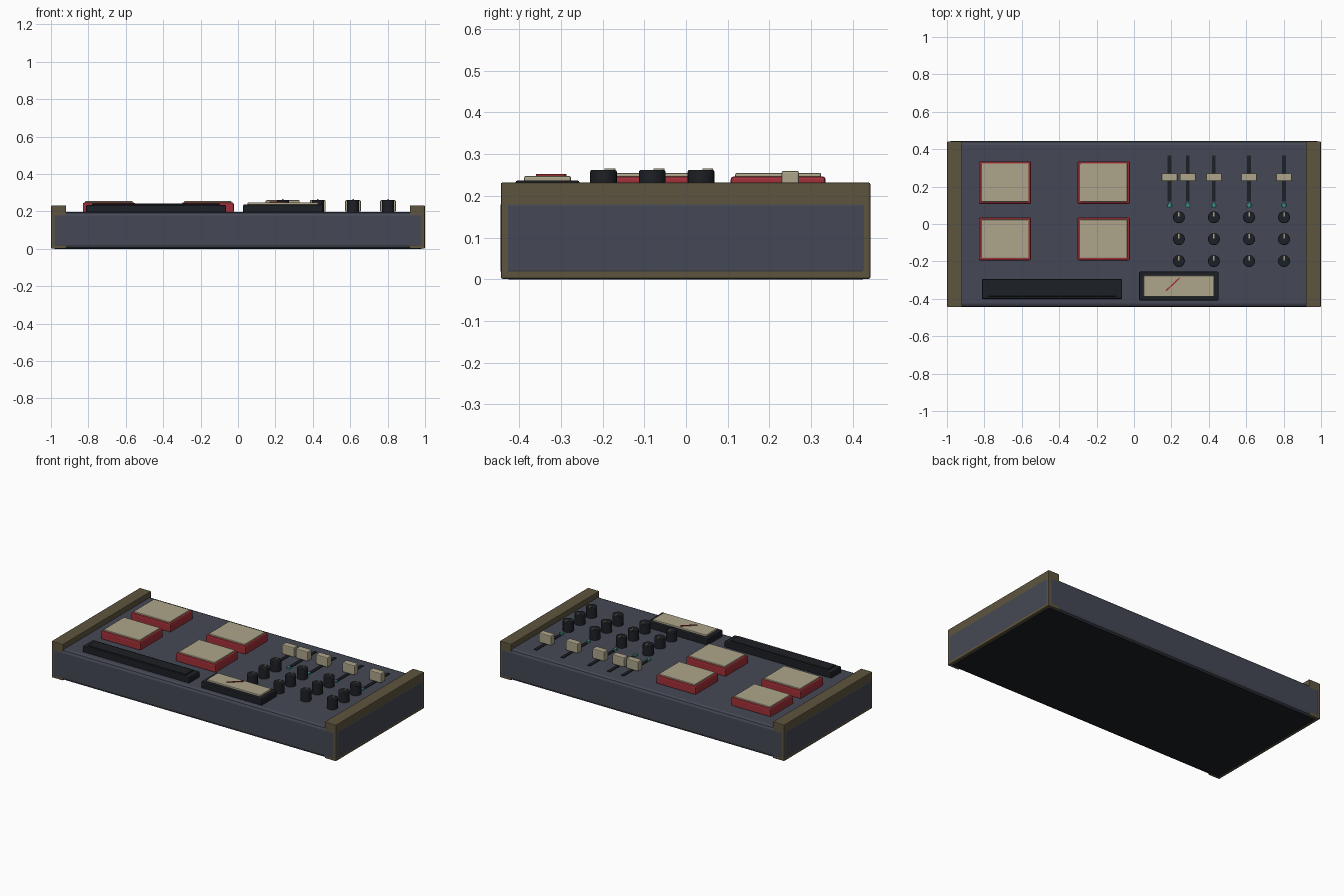
import bpy
import math

if "Cube" in bpy.data.objects:
    bpy.data.objects.remove(bpy.data.objects["Cube"])


def material(name, r, g, b):
    m = bpy.data.materials.new(name)
    m.diffuse_color = (r, g, b, 1)
    m.use_nodes = True
    m.node_tree.nodes["Principled BSDF"].inputs["Base Color"].default_value = m.diffuse_color
    return m


SLATE = material("slate", 0.06, 0.065, 0.09)
BROWN = material("brown", 0.11, 0.09, 0.05)
CREAM = material("cream", 0.42, 0.38, 0.26)
RED = material("red", 0.36, 0.03, 0.04)
BLACK = material("black", 0.012, 0.014, 0.018)
TEAL = material("teal", 0.04, 0.25, 0.2)


def finish(ob, name, mat, bevel=0.0, segments=2):
    ob.name = name
    ob.data.materials.append(mat)
    if bevel:
        mod = ob.modifiers.new("bevel", 'BEVEL')
        mod.width = bevel
        mod.segments = segments
        mod.limit_method = 'ANGLE'
    return ob


def box(name, x, y, z0, z1, sx, sy, mat, bevel=0.0, turn=0.0):
    bpy.ops.mesh.primitive_cube_add(size=1)
    ob = bpy.context.object
    for v in ob.data.vertices:
        v.co.x *= sx
        v.co.y *= sy
        v.co.z *= z1 - z0
    ob.location = (x, y, (z0 + z1) / 2)
    ob.rotation_euler.z = turn
    return finish(ob, name, mat, bevel)


def disc(name, x, y, z0, z1, radius, mat, bevel=0.0, sides=24):
    bpy.ops.mesh.primitive_cylinder_add(vertices=sides, radius=radius, depth=z1 - z0,
                                        location=(x, y, (z0 + z1) / 2))
    bpy.ops.object.shade_smooth_by_angle()
    return finish(bpy.context.object, name, mat, bevel)


TOP = 0.197

# Case, end cheeks and base plate
box("case", 0, -0.001, 0.001, TOP, 2.0, 0.888, SLATE, 0.02)
for side in (-1, 1):
    box("end_cheek", side * 0.959, -0.001, 0.001, 0.232, 0.08, 0.886, BROWN, 0.004)
box("base_plate", 0, -0.001, 0, 0.012, 1.96, 0.85, BLACK)

# Four large pads: red surround with a cream cap
for x in (-0.69, -0.162):
    for y in (0.221, -0.08):
        box("pad_base", x, y, TOP - 0.005, 0.247, 0.28, 0.228, RED, 0.008)
        box("pad_cap", x, y, 0.24, 0.255, 0.254, 0.206, CREAM, 0.004)

# Long dark bar at the front
box("bar_base", -0.438, -0.347, TOP - 0.005, 0.233, 0.75, 0.106, BLACK, 0.006)
box("bar_insert", -0.438, -0.35, 0.225, 0.241, 0.685, 0.074, BLACK, 0.003)

# Meter with dial face and needle
box("meter_base", 0.24, -0.332, TOP - 0.005, 0.237, 0.425, 0.154, BLACK, 0.006)
box("meter_face", 0.24, -0.332, 0.23, 0.248, 0.376, 0.112, CREAM, 0.004)
box("meter_needle", 0.207, -0.323, 0.246, 0.252, 0.1, 0.007, RED, 0,
    math.atan2(0.07, 0.074))

# Rotary knobs with pointer marks
for x in (0.24, 0.427, 0.615, 0.802):
    for y in (0.036, -0.081, -0.198):
        disc("knob", x, y, TOP - 0.005, 0.262, 0.032, BLACK, 0.004)
        box("knob_pointer", x, y + 0.016, 0.258, 0.266, 0.008, 0.026, CREAM)

# Fader slots, caps and indicator lights
for x in (0.19, 0.287, 0.427, 0.615, 0.802):
    box("fader_slot", x, 0.243, TOP - 0.005, TOP + 0.004, 0.02, 0.246, BLACK)
    box("fader_cap", x, 0.25, TOP + 0.002, 0.26, 0.084, 0.042, CREAM, 0.005)
    disc("indicator_light", x, 0.1, TOP - 0.005, 0.206, 0.013, TEAL, 0.002, 16)
